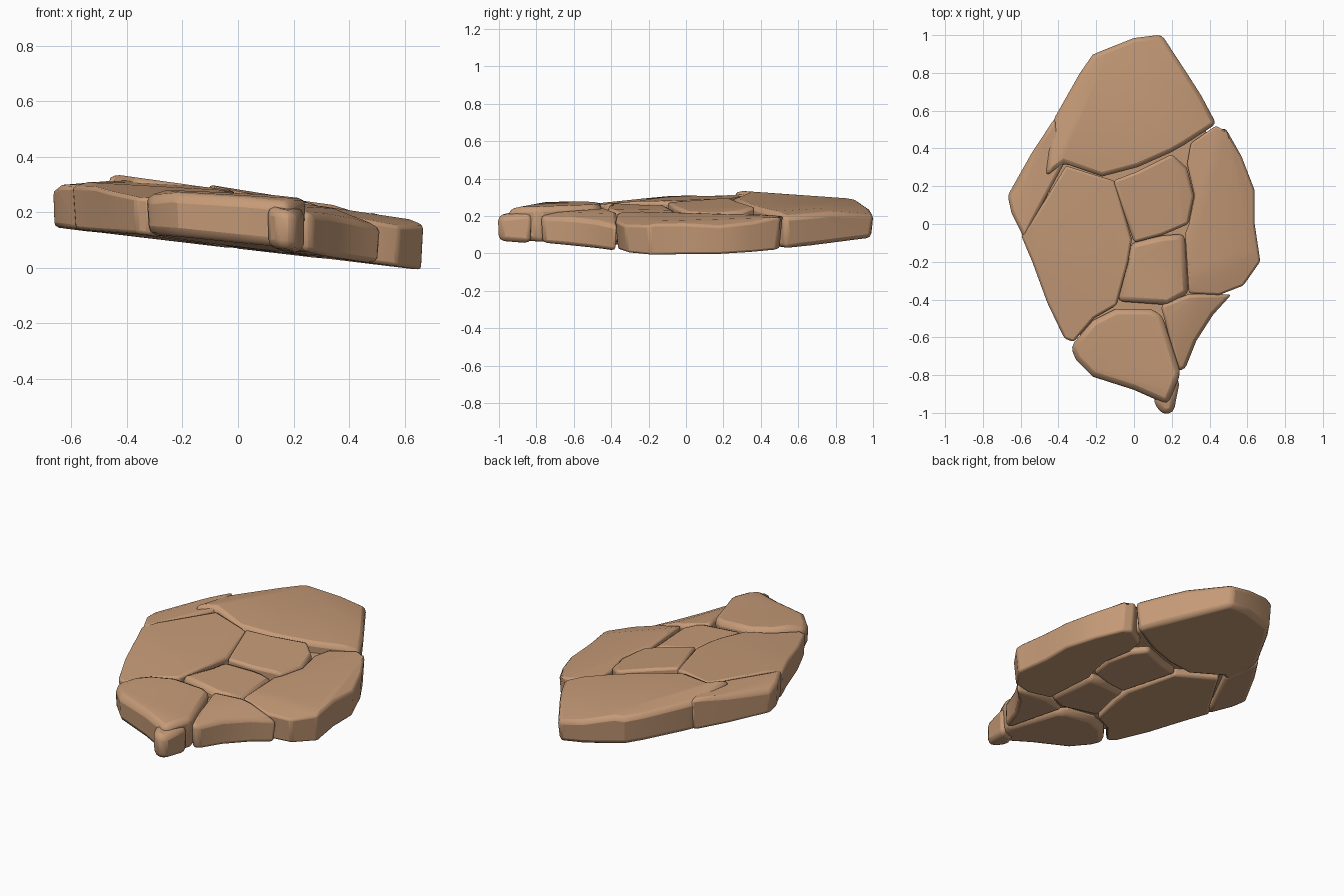
import bpy, bmesh
from mathutils import Vector

cube = bpy.data.objects.get("Cube")
if cube:
    bpy.data.objects.remove(cube)

stone_mat = bpy.data.materials.new("warm_sandstone")
stone_mat.use_nodes = True
colour = (0.56, 0.325, 0.185, 1)
stone_mat.diffuse_color = colour
stone_mat.node_tree.nodes["Principled BSDF"].inputs["Base Color"].default_value = colour


def underside(x, y):
    return 0.068 - 0.115 * x + 0.03 * y * y


def stone(name, outline, top, slope, chips=(), bevel=0.03, lift=0.0):
    """Prism with a tilted top plane; chips are (x, y, dir_x, dir_y, drop) cuts on its rim."""
    n = len(outline)
    cx = sum(p[0] for p in outline) / n
    cy = sum(p[1] for p in outline) / n

    def height(x, y):
        return top + slope[0] * (x - cx) + slope[1] * (y - cy)

    bm = bmesh.new()
    base = [bm.verts.new((cx + (x - cx) * 0.96, cy + (y - cy) * 0.96, underside(x, y) + lift))
            for x, y in outline]
    rim = [bm.verts.new((x, y, height(x, y))) for x, y in outline]
    bm.faces.new(rim)
    bm.faces.new(base[::-1])
    for i in range(n):
        j = (i + 1) % n
        bm.faces.new((base[i], base[j], rim[j], rim[i]))
    bmesh.ops.recalc_face_normals(bm, faces=bm.faces)
    # Shave broad flakes off the top
    for x, y, dx, dy, steep in chips:
        normal = Vector((dx, dy, 0)).normalized() * steep + Vector((-slope[0], -slope[1], 1))
        bmesh.ops.bisect_plane(bm, geom=bm.verts[:] + bm.edges[:] + bm.faces[:],
                               plane_co=(x, y, height(x, y)), plane_no=normal, clear_outer=True)
        bmesh.ops.holes_fill(bm, edges=[e for e in bm.edges if e.is_boundary], sides=0)
    bmesh.ops.recalc_face_normals(bm, faces=bm.faces)
    mesh = bpy.data.meshes.new(name)
    bm.to_mesh(mesh)
    bm.free()
    mesh.materials.append(stone_mat)
    obj = bpy.data.objects.new(name, mesh)
    bpy.context.collection.objects.link(obj)
    mod = obj.modifiers.new("worn_edges", 'BEVEL')
    mod.width = bevel
    mod.segments = 2
    mod.limit_method = 'ANGLE'
    mod.angle_limit = 0.6
    bpy.ops.object.select_all(action='DESELECT')
    obj.select_set(True)
    bpy.context.view_layer.objects.active = obj
    bpy.ops.object.shade_smooth_by_angle(angle=0.45)
    return obj


# Rear slab, wrapping down the left side
stone("back_slab",
      [(.15, 1.01), (0, .99), (-.22, .9), (-.29, .8), (-.42, .57), (-.45, .5), (-.47, .25),
       (-.37, .32), (-.17, .25), (.02, .3), (.2, .38), (.27, .42), (.44, .53), (.36, .68)],
      .283, (-.14, .0), [(.02, .8, .3, 1, .2), (-.22, .72, -1, .5, .3), (.28, .62, 1, .5, .15)])
stone("left_rim_stone",
      [(-.42, .56), (-.54, .38), (-.67, .15), (-.65, .06), (-.58, -.08), (-.53, .02), (-.37, .32)],
      .305, (.06, .01), [(-.58, .2, -1, .4, .3)])

# Middle stones
stone("left_slab",
      [(-.36, .31), (-.55, 0), (-.6, -.06), (-.54, -.2), (-.46, -.42), (-.37, -.61), (-.32, -.63),
       (-.21, -.5), (-.09, -.43), (-.03, -.2), (-.01, -.08), (-.1, .23), (-.17, .25)],
      .293, (-.05, .02), [(-.22, -.2, -.35, -1, .08), (-.48, -.2, -1, -.3, .25), (-.08, 0, 1, .3, .15)])
stone("centre_stone",
      [(-.11, .23), (0, -.1), (.15, -.06), (.29, 0), (.32, .15), (.28, .3), (.2, .37), (.02, .28)],
      .255, (-.17, .02), [(.24, .1, 1, .1, .15)])
stone("inner_front_stone",
      [(-.02, -.1), (-.03, -.2), (-.09, -.41), (.18, -.43), (.29, -.37), (.27, -.05), (.15, -.06)],
      .245, (-.12, -.02), [(.2, -.2, 1, 0, .2)])

# Lower stones along the right edge
stone("right_slab",
      [(.43, .52), (.3, .43), (.28, .32), (.32, .15), (.29, 0), (.27, -.05), (.29, -.37), (.45, -.38),
       (.58, -.33), (.67, -.2), (.64, 0), (.64, .18), (.57, .36), (.49, .5)],
      .2, (-.15, .0), [(.57, .1, 1, .2, .3), (.5, -.2, .6, -1, .2), (.36, .1, -1, .2, .12)])
stone("front_right_stone",
      [(.14, -.43), (.16, -.5), (.23, -.78), (.27, -.77), (.33, -.62), (.42, -.48), (.52, -.37),
       (.29, -.37)],
      .215, (-.16, .04), [(.3, -.5, 1, -.4, .25)])

# Front stones
stone("front_slab",
      [(-.1, -.45), (-.22, -.51), (-.34, -.65), (-.31, -.72), (-.22, -.81), (0, -.88), (.18, -.96),
       (.25, -.79), (.15, -.48), (.09, -.45)],
      .267, (-.05, .02), [(-.24, -.66, -1, -.3, .25), (.0, -.82, -.3, -1, .2)])
stone("front_nub",
      [(.14, -.84), (.1, -.94), (.15, -1.01), (.21, -1), (.245, -.82)],
      .215, (-.15, .12), lift=-.01)

# Packing that closes the seams between the stones
stone("seam_packing",
      [(.14, .9), (-.2, .8), (-.58, .14), (-.5, -.18), (-.32, -.55), (-.2, -.72), (.14, -.85),
       (.23, -.7), (.42, -.4), (.58, -.22), (.57, .2), (.38, .5)],
      .2, (-.12, 0), bevel=.02, lift=.035)
